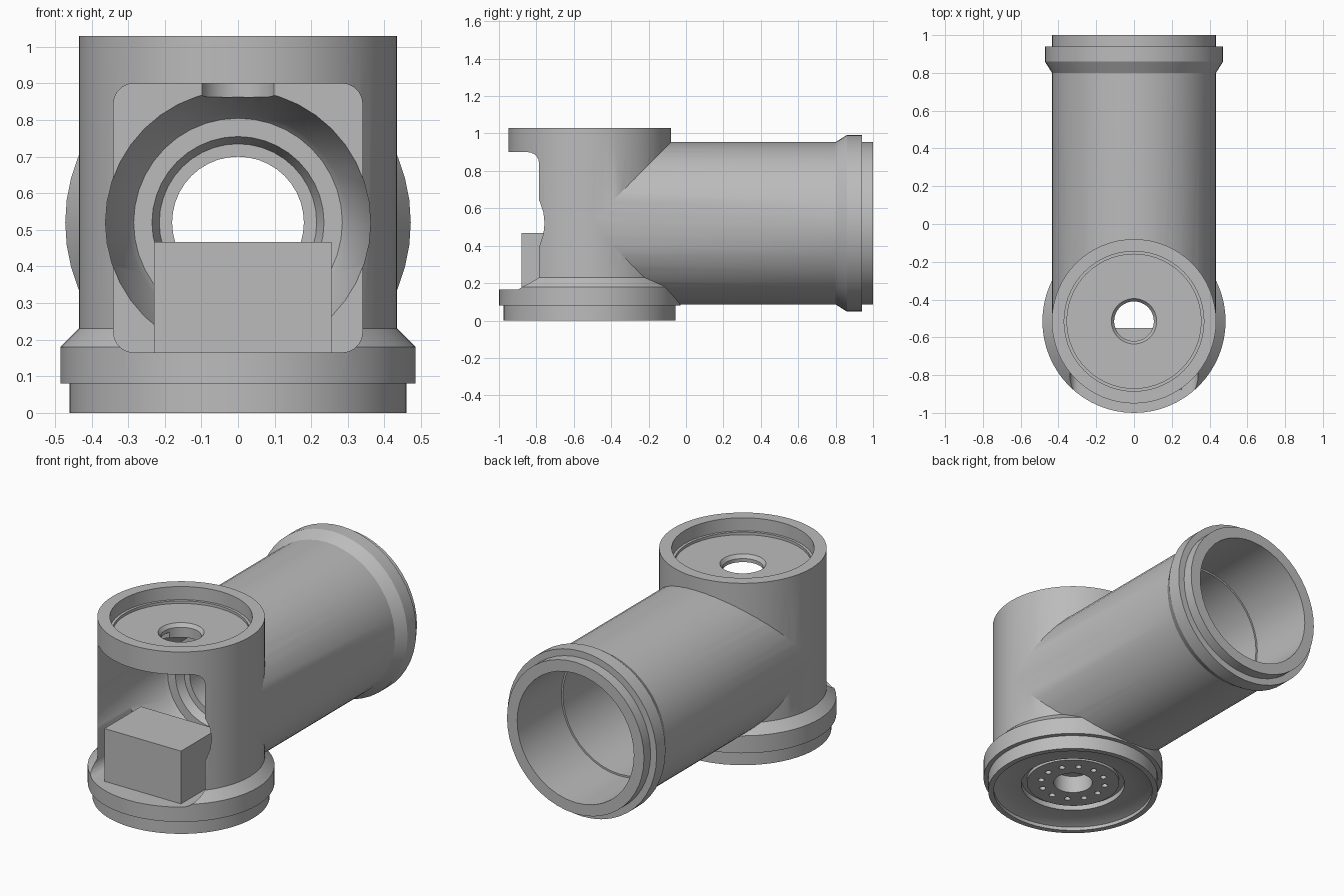
import bpy, bmesh, math
from mathutils import Matrix, Vector

if "Cube" in bpy.data.objects:
    bpy.data.objects.remove(bpy.data.objects["Cube"], do_unlink=True)

grey = bpy.data.materials.new("plain grey")
grey.use_nodes = True
grey.diffuse_color = (0.5, 0.5, 0.5, 1)
grey.node_tree.nodes["Principled BSDF"].inputs["Base Color"].default_value = (0.5, 0.5, 0.5, 1)

POST_Y, ARM_Z = -0.515, 0.52


def finish(name, bm):
    bmesh.ops.recalc_face_normals(bm, faces=bm.faces)
    mesh = bpy.data.meshes.new(name)
    bm.to_mesh(mesh)
    bm.free()
    mesh.materials.append(grey)
    obj = bpy.data.objects.new(name, mesh)
    bpy.context.collection.objects.link(obj)
    return obj


def lathe(name, profile, matrix, sides):
    """Closed solid of revolution from (height, radius) pairs."""
    bm = bmesh.new()
    rings = []
    for h, r in profile:
        angles = [2 * math.pi * i / sides for i in range(sides)]
        rings.append([bm.verts.new(matrix @ Vector((r * math.cos(a), r * math.sin(a), h)))
                      for a in angles])
    for low, high in zip(rings, rings[1:]):
        for i in range(sides):
            j = (i + 1) % sides
            bm.faces.new((low[i], low[j], high[j], high[i]))
    bm.faces.new(rings[0])
    bm.faces.new(rings[-1])
    return finish(name, bm)


def block(name, x0, x1, y0, y1, z0, z1, corner=0):
    """Box, optionally with its four front-to-back edges rounded."""
    bm = bmesh.new()
    size = Matrix.Diagonal((x1 - x0, y1 - y0, z1 - z0, 1))
    centre = Matrix.Translation(((x0 + x1) / 2, (y0 + y1) / 2, (z0 + z1) / 2))
    bmesh.ops.create_cube(bm, size=1, matrix=centre @ size)
    if corner:
        edges = [e for e in bm.edges if abs(e.verts[0].co.y - e.verts[1].co.y) > 0.01]
        bmesh.ops.bevel(bm, geom=edges, offset=corner, segments=5, profile=0.5, affect='EDGES')
    return finish(name, bm)


def combine(target, tool, operation):
    mod = target.modifiers.new(operation, 'BOOLEAN')
    mod.operation, mod.object, mod.solver = operation, tool, 'EXACT'
    bpy.context.view_layer.objects.active = target
    bpy.ops.object.modifier_apply(modifier=mod.name)
    bpy.data.objects.remove(tool, do_unlink=True)


upright = Matrix.Translation((0, POST_Y, 0))
along = Matrix.Translation((0, 0, ARM_Z)) @ Matrix.Rotation(-math.pi / 2, 4, 'X')

# Upright post with its base flange
body = lathe("joint_housing", [(0, 0.46), (0.08, 0.46), (0.08, 0.485), (0.18, 0.485),
                               (0.23, 0.435), (1.03, 0.435)], upright, 64)

# Horizontal arm with a collar at the back end
arm = lathe("arm_tube", [(POST_Y, 0.434), (0.8, 0.434), (0.86, 0.472), (0.94, 0.472),
                         (0.94, 0.434), (1.0, 0.434)], along, 48)
combine(body, arm, 'UNION')

# Rounded window recess in the front
combine(body, block("window_cutter", -0.34, 0.34, -1.2, -0.48, 0.165, 0.9, 0.055), 'DIFFERENCE')

# Stepped bore through the arm
bore = lathe("arm_bore_cutter", [(-0.8, 0.362), (-0.48, 0.362), (-0.25, 0.3), (-0.23, 0.285),
                                 (-0.23, 0.235), (-0.18, 0.215), (-0.18, 0.18), (0.1, 0.18),
                                 (0.1, 0.3), (0.15, 0.3), (0.15, 0.36), (0.6, 0.36),
                                 (0.6, 0.37), (1.1, 0.37)], along, 40)
combine(body, bore, 'DIFFERENCE')

# Top seat, central shaft and underside recess
shaft = lathe("shaft_cutter", [(-0.1, 0.43), (0.02, 0.43), (0.04, 0.38), (0.04, 0.28),
                               (0.07, 0.28), (0.07, 0.25), (0.05, 0.25), (0.05, 0.105),
                               (0.92, 0.105), (0.94, 0.12), (0.94, 0.355), (0.955, 0.355),
                               (0.955, 0.37), (1.1, 0.37)], upright, 56)
combine(body, shaft, 'DIFFERENCE')

# Ring of bolt holes underneath
bm = bmesh.new()
for i in range(12):
    a = 2 * math.pi * i / 12
    spot = Matrix.Translation((0.175 * math.cos(a), POST_Y + 0.175 * math.sin(a), 0.05))
    bmesh.ops.create_cone(bm, cap_ends=True, segments=12, radius1=0.017, radius2=0.017,
                          depth=0.06, matrix=spot)
combine(body, finish("bolt_hole_cutter", bm), 'DIFFERENCE')

bpy.ops.object.select_all(action='DESELECT')
body.select_set(True)
bpy.context.view_layer.objects.active = body
bpy.ops.object.shade_smooth_by_angle(angle=math.radians(25))

# Block standing in the window
block("motor_block", -0.23, 0.255, -0.88, -0.55, 0.15, 0.467)
